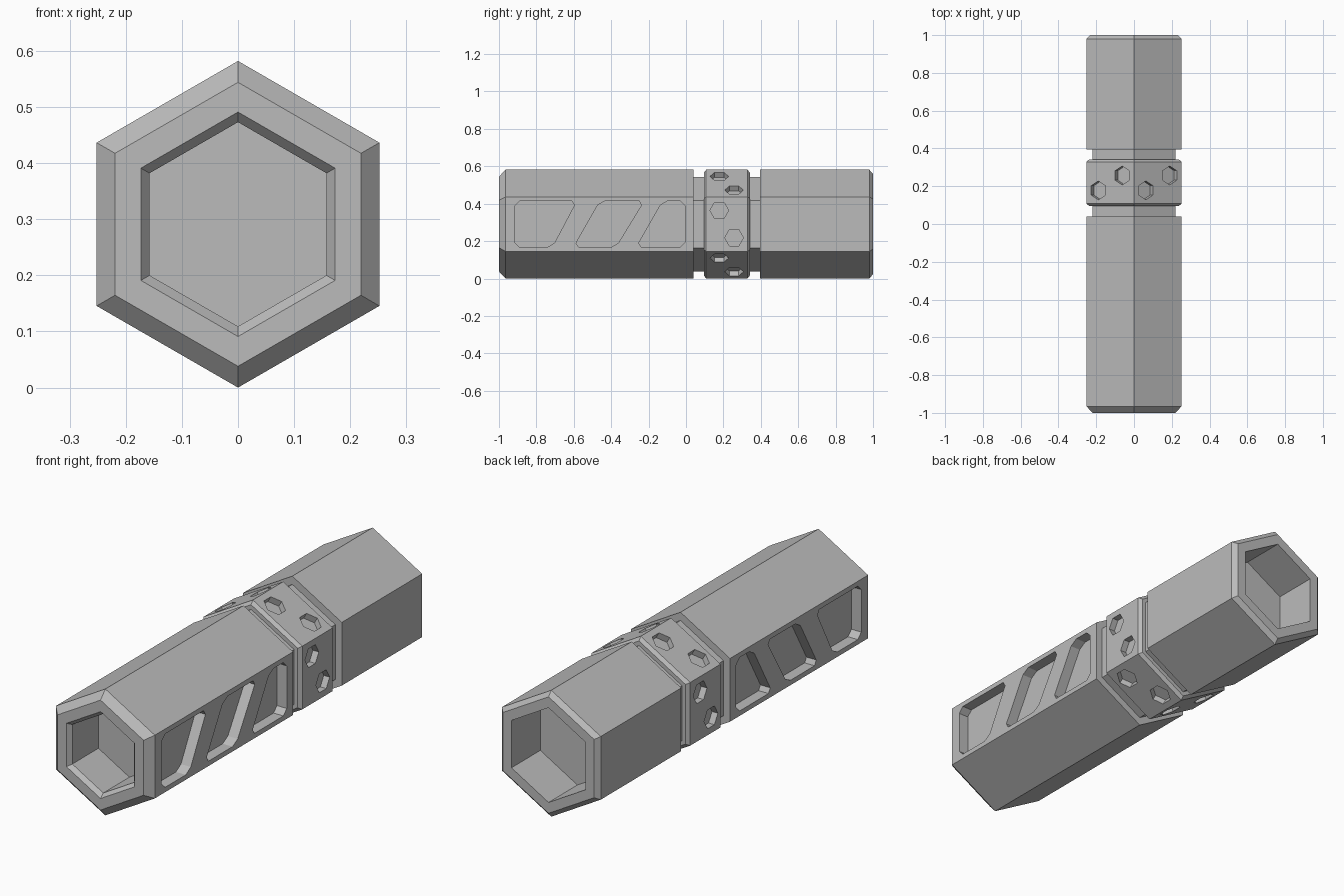
import bpy, bmesh
from math import pi, cos, sin
from mathutils import Matrix, Vector

cube = bpy.data.objects.get("Cube")
if cube:
    bpy.data.objects.remove(cube, do_unlink=True)

R = 0.291                    # corner radius of the hexagonal body
APOTHEM = R * cos(pi / 6)
AXIS = Vector((0, 0, R))     # centre line height

grey = bpy.data.materials.new("plain grey")
grey.use_nodes = True
grey.diffuse_color = (0.5, 0.5, 0.5, 1)
grey.node_tree.nodes["Principled BSDF"].inputs["Base Color"].default_value = (0.5, 0.5, 0.5, 1)


def finish(name, bm):
    bmesh.ops.recalc_face_normals(bm, faces=bm.faces)
    mesh = bpy.data.meshes.new(name)
    bm.to_mesh(mesh)
    bm.free()
    mesh.materials.append(grey)
    obj = bpy.data.objects.new(name, mesh)
    bpy.context.collection.objects.link(obj)
    return obj


def hex_lathe(name, profile):
    """Closed six-sided solid along y from (y, radius) steps."""
    bm = bmesh.new()
    rings = []
    for y, r in profile:
        angles = [pi / 6 + i * pi / 3 for i in range(6)]
        rings.append([bm.verts.new((r * cos(a), y, R + r * sin(a))) for a in angles])
    for a, b in zip(rings, rings[1:]):
        for i in range(6):
            j = (i + 1) % 6
            bm.faces.new((a[i], a[j], b[j], b[i]))
    bm.faces.new(rings[0])
    bm.faces.new(rings[-1])
    return finish(name, bm)


def add_prism(bm, outline, x0, x1, matrix):
    """Prism with a (y, z) outline, spanning x0 to x1, then transformed."""
    ends = [[bm.verts.new(matrix @ Vector((x, y, z))) for y, z in outline] for x in (x0, x1)]
    n = len(outline)
    for i in range(n):
        j = (i + 1) % n
        bm.faces.new((ends[0][i], ends[0][j], ends[1][j], ends[1][i]))
    bm.faces.new(ends[0])
    bm.faces.new(ends[1])


def clip_corners(points, size):
    result = []
    for i, p in enumerate(points):
        p = Vector(p)
        for q in (points[i - 1], points[(i + 1) % len(points)]):
            result.append(tuple(p + (Vector(q) - p).normalized() * size))
    return result


def cut(target, bm):
    cutter = finish("cutter", bm)
    cutter.hide_render = True
    mod = target.modifiers.new("cut", "BOOLEAN")
    mod.operation = "DIFFERENCE"
    mod.solver = "EXACT"
    mod.object = cutter
    bpy.context.view_layer.objects.active = target
    bpy.ops.object.modifier_apply(modifier=mod.name)
    bpy.data.objects.remove(cutter, do_unlink=True)


# Long front body with a chamfered pocket in its end
front_body = hex_lathe("front_body", [
    (-0.79, 0.182), (-0.98, 0.182), (-1, 0.2), (-1, 0.253), (-0.965, R), (0.04, R)])

# Short rear body with a straight pocket
rear_body = hex_lathe("rear_body", [
    (0.395, R), (0.98, R), (1, 0.268), (1, 0.218), (0.79, 0.218)])

# Narrow core seen in the two grooves
hex_lathe("core", [(0.03, 0.253), (0.405, 0.253)])

# Collar between the bodies
collar = hex_lathe("collar", [
    (0.095, R - 0.017), (0.108, R), (0.329, R), (0.342, R - 0.017)])

# Slanted side windows, recessed on both sides: bottom and top y limits
LOW, HIGH, SLOT_DEPTH = -0.123, 0.123, 0.05
slots = [((-0.915, -0.715), (-0.915, -0.585)),
         ((-0.6, -0.375), (-0.46, -0.225)),
         ((-0.265, -0.005), (-0.125, -0.005))]
bm = bmesh.new()
for side in (1, -1):
    place = Matrix.Translation(AXIS) @ Matrix.Scale(side, 4, (1, 0, 0))
    for (b0, b1), (t0, t1) in slots:
        outline = clip_corners([(b0, LOW), (b1, LOW), (t1, HIGH), (t0, HIGH)], 0.025)
        add_prism(bm, outline, APOTHEM - SLOT_DEPTH, APOTHEM + 0.05, place)
cut(front_body, bm)

# Two staggered hexagonal sockets on each collar face
bm = bmesh.new()
for face in range(6):
    place = Matrix.Translation(AXIS) @ Matrix.Rotation(-face * pi / 3, 4, "Y")
    for y, z in ((0.178, 0.073), (0.257, -0.073)):
        outline = [(y + 0.05 * cos(k * pi / 3), z + 0.05 * sin(k * pi / 3)) for k in range(6)]
        add_prism(bm, outline, APOTHEM - 0.03, APOTHEM + 0.03, place)
cut(collar, bm)
